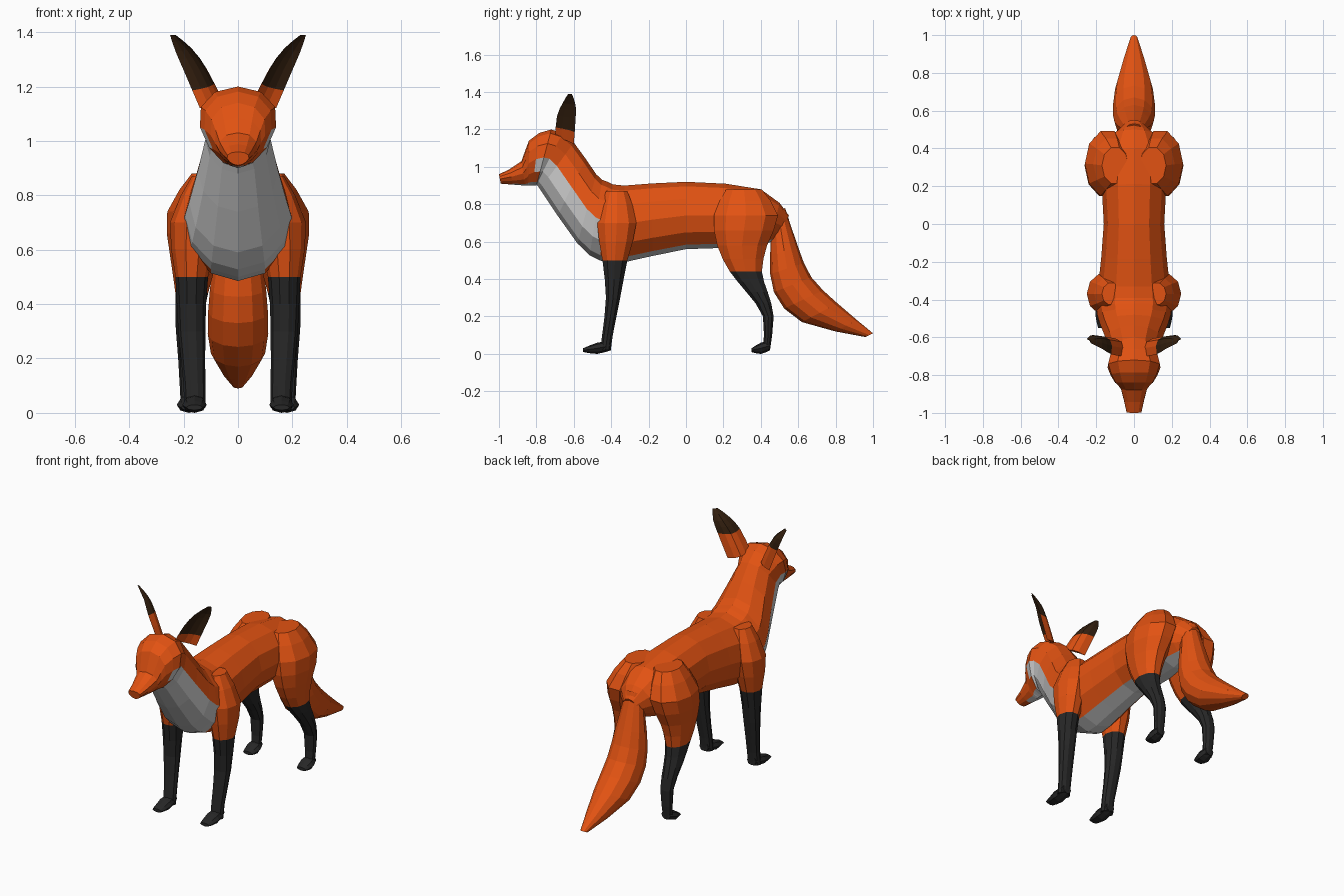
import bpy, bmesh
from math import sin, cos, pi
from mathutils import Vector

default_cube = bpy.data.objects.get("Cube")
if default_cube:
    bpy.data.objects.remove(default_cube, do_unlink=True)


def material(name, red, green, blue):
    colour = (red, green, blue, 1)
    mat = bpy.data.materials.new(name)
    mat.use_nodes = True
    mat.diffuse_color = colour
    shader = mat.node_tree.nodes["Principled BSDF"]
    shader.inputs["Base Color"].default_value = colour
    return mat


orange = material("orange fur", .76, .085, .006)
white = material("white fur", .62, .62, .62)
black = material("black stocking", .02, .02, .02)
brown = material("dark brown ear", .036, .015, .005)


def refine(rows):
    """Add a smoothly interpolated row between each pair of control rows."""
    rows = [Vector(row) for row in rows]
    padded = rows[:1] + rows + rows[-1:]
    result = []
    for before, start, end, after in zip(padded, rows, rows[1:], padded[3:]):
        result += [start, (9 * (start + end) - before - after) / 16]
    return result + rows[-1:]


def oval(top_y, top_z, bottom_y, bottom_z, width, x=0, egg=0, sides=12):
    """Ring between two points of the side profile; egg widens the first end."""
    top, bottom = Vector((x, top_y, top_z)), Vector((x, bottom_y, bottom_z))
    middle, axis = (top + bottom) / 2, (top - bottom) / 2
    ring = []
    for i in range(sides):
        angle = 2 * pi * i / sides
        point = middle + axis * sin(angle)
        point.x += width * cos(angle) * (1 + egg * sin(angle))
        ring.append(point)
    return ring


def skin(name, rings, materials, second_material, sides=(1,)):
    """Skin the rings; second_material(centre, column) picks the recoloured faces."""
    for side in sides:
        bm = bmesh.new()
        rows = [[bm.verts.new((p.x * side, p.y, p.z)) for p in ring] for ring in rings]
        count = len(rows[0])
        for low, high in zip(rows, rows[1:]):
            for i in range(count):
                j = (i + 1) % count
                face = bm.faces.new((low[i], low[j], high[j], high[i]))
                face.material_index = int(second_material(face.calc_center_median(), i))
        for end in (rows[0], rows[-1]):
            cap = bm.faces.new(end)
            cap.material_index = int(second_material(cap.calc_center_median(), 0))
        bmesh.ops.recalc_face_normals(bm, faces=bm.faces)
        mesh = bpy.data.meshes.new(name)
        bm.to_mesh(mesh)
        bm.free()
        for mat in materials:
            mesh.materials.append(mat)
        bpy.context.collection.objects.link(bpy.data.objects.new(name, mesh))


def pair(name, rings, materials, second_material):
    skin("left_" + name, rings, materials, second_material)
    skin("right_" + name, rings, materials, second_material, sides=(-1,))


def single_colour(centre, column):
    return False


# Trunk, neck and head: top point, bottom point, half width
body_rows = refine([
    (.55, .74, .5, .62, .05),
    (.4, .88, .35, .57, .17),
    (0, .92, 0, .56, .16),
    (-.33, .9, -.33, .49, .19),
    (-.42, .92, -.46, .5, .2),
    (-.48, .96, -.58, .59, .18),
    (-.6, 1.13, -.78, .88, .12),
    (-.72, 1.2, -.8, .9, .14),
    (-.84, 1.14, -.84, .9, .1),
    (-.88, 1.03, -.86, .9, .07),
    (-1, .96, -.99, .91, .04),
])


def pale_underside(centre, column):
    down = -sin(2 * pi * (column + .5) / 12)
    on_bib = -.79 < centre.y < -.43
    return centre.y > -.92 and down > (.1 if on_bib else .75)


body_rings = [oval(*row, egg=.25 if row[0] < -.65 else 0) for row in body_rows]
skin("body", body_rings, [orange, white], pale_underside)

# Tail: back edge, front edge, half width
tail_rows = refine([
    (.53, .78, .46, .74, .05),
    (.6, .57, .45, .53, .09),
    (.67, .41, .47, .33, .11),
    (.81, .27, .62, .17, .1),
    (1, .11, .96, .09, .02),
])
skin("tail", [oval(*row) for row in tail_rows], [orange], single_colour)


# Legs: centre, half width and half depth of level rings, with a dark stocking
def leg(name, rows, stocking_top):
    rings = [oval(y - depth, z, y + depth, z, width, x, sides=10)
             for x, y, z, width, depth in refine(rows)]
    pair(name, rings, [orange, black], lambda centre, column: centre.z < stocking_top)


leg("front_leg", [
    (.12, -.37, .87, .05, .06),
    (.16, -.37, .7, .09, .11),
    (.17, -.38, .5, .06, .07),
    (.17, -.39, .3, .05, .04),
    (.16, -.42, .1, .04, .03),
    (.16, -.43, .02, .04, .03),
], stocking_top=.5)
leg("hind_leg", [
    (.1, .31, .88, .07, .1),
    (.14, .32, .74, .12, .18),
    (.16, .3, .58, .09, .14),
    (.17, .32, .44, .06, .09),
    (.18, .38, .33, .05, .06),
    (.18, .44, .2, .04, .03),
    (.18, .43, .02, .03, .02),
], stocking_top=.44)


# Paws: low rounded wedges from heel to toe
def paw(name, x, heel, length):
    rows = refine([
        (heel, .07, heel, .02, .03),
        (heel - length / 2, .06, heel - length / 2, 0, .045),
        (heel - length, .03, heel - length, .01, .03),
    ])
    pair(name, [oval(*row, x, sides=8) for row in rows], [black], single_colour)


paw("front_paw", x=.16, heel=-.4, length=.15)
paw("hind_paw", x=.18, heel=.45, length=.1)


# Ears: cupped rings running from the front rim to the outer rim and back
def cup(row):
    front, outer = Vector(row[:3]), Vector(row[3:])
    chord = outer - front
    bulge = Vector((-chord.y, chord.x, 0)) / 3
    shell = [front.lerp(outer, t / 4) + bulge * sin(pi * t / 4) for t in range(5)]
    hollow = [front.lerp(point, .5).lerp(outer.lerp(point, .5), t / 4)
              for t, point in zip((3, 2, 1), reversed(shell[1:4]))]
    return shell + hollow


ear_rows = refine([
    (.06, -.7, 1.16, .14, -.6, 1.12),
    (.12, -.69, 1.27, .2, -.59, 1.26),
    (.17, -.66, 1.34, .23, -.59, 1.33),
    (.23, -.63, 1.39, .25, -.61, 1.39),
])


def dark_ear(centre, column):
    inside = column > 3
    return centre.z > (1.2 if inside else 1.265)


pair("ear", [cup(row) for row in ear_rows], [orange, brown], dark_ear)
